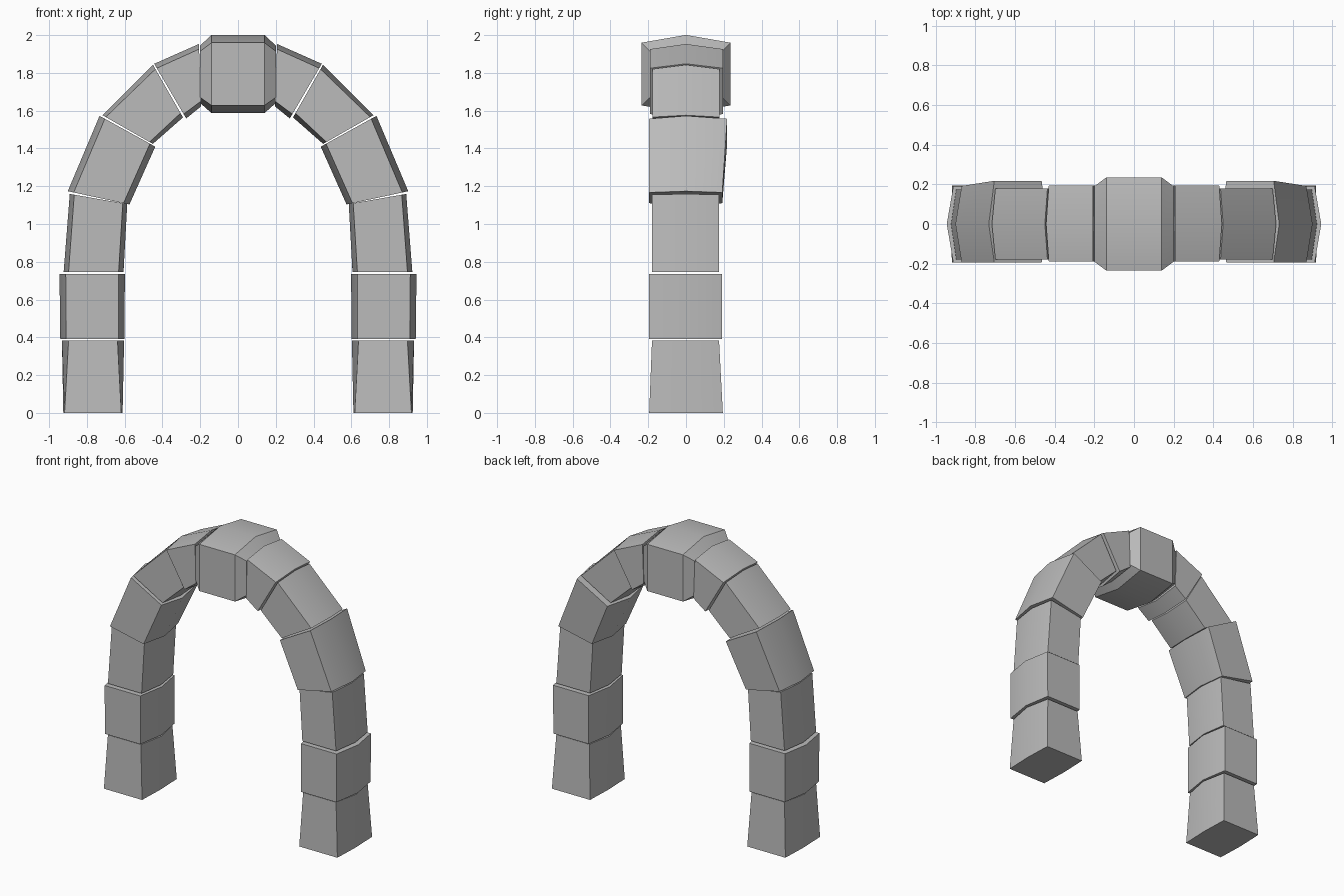
import bpy
import bmesh
from mathutils import Vector

old = bpy.data.objects.get("Cube")
if old:
    bpy.data.objects.remove(old, do_unlink=True)

stone = bpy.data.materials.new("grey stone")
stone.use_nodes = True
colour = (0.5, 0.5, 0.5, 1)
stone.diffuse_color = colour
stone.node_tree.nodes["Principled BSDF"].inputs["Base Color"].default_value = colour


def ring(outer, inner, bulge, front, back):
    """Six-sided section: flat front and back, ridged outer and inner sides."""
    outer, inner = Vector(outer), Vector(inner)
    ridge = (outer - inner).normalized() * bulge
    path = [(outer, front), (outer + ridge, 0), (outer, back),
            (inner, back), (inner - ridge, 0), (inner, front)]
    return [(p.x, y, p.y) for p, y in path]


def loft(name, rings, side=1):
    """Skin a closed block through its sections; side=-1 mirrors it."""
    bm = bmesh.new()
    loops = [[bm.verts.new((x * side, y, z)) for x, y, z in r] for r in rings]
    for low, high in zip(loops, loops[1:]):
        for i in range(len(low)):
            j = (i + 1) % len(low)
            bm.faces.new((low[i], low[j], high[j], high[i]))
    bm.faces.new(loops[0])
    bm.faces.new(loops[-1])
    bmesh.ops.recalc_face_normals(bm, faces=bm.faces)
    mesh = bpy.data.meshes.new(name)
    bm.to_mesh(mesh)
    bm.free()
    mesh.materials.append(stone)
    block = bpy.data.objects.new(name, mesh)
    bpy.context.collection.objects.link(block)
    bpy.ops.object.select_all(action="DESELECT")
    block.select_set(True)
    bpy.context.view_layer.objects.active = block
    bpy.ops.object.shade_smooth_by_angle(angle=0.55)


# Blocks of one leg from the ground up: lower and upper section of each
blocks = {
    "foot_block": (ring((.918, 0), (.618, 0), .007, -.195, .195),
                   ring((.897, .382), (.638, .382), .035, -.18, .175)),
    "lower_block": (ring((.91, .392), (.632, .392), .031, -.195, .19),
                    ring((.912, .735), (.632, .735), .033, -.195, .19)),
    "middle_block": (ring((.897, .747), (.632, .747), .026, -.18, .175),
                     ring((.867, 1.155), (.61, 1.11), .024, -.18, .175)),
    "shoulder_block": (ring((.87, 1.167), (.606, 1.11), .032, -.195, .192),
                       ring((.705, 1.557), (.466, 1.425), .032, -.195, .218)),
    "upper_block": (ring((.7, 1.566), (.468, 1.434), .02, -.178, .178),
                    ring((.437, 1.82), (.304, 1.587), .026, -.178, .178)),
    "crown_block": (ring((.43, 1.825), (.288, 1.582), .027, -.19, .195),
                    ring((.206, 1.926), (.196, 1.65), .027, -.19, .195)),
}
for name, sections in blocks.items():
    loft("left_" + name, sections)
    loft("right_" + name, sections, -1)

# Keystone: larger block with tapered ends
key_end = ((1.915, 1.67), .03, .19)
key_body = ((1.96, 1.628), .041, .235)
sections = []
for x, (heights, bulge, depth) in ((-.2, key_end), (-.14, key_body),
                                   (.14, key_body), (.2, key_end)):
    sections.append(ring((x, heights[0]), (x, heights[1]), bulge, -depth, depth))
loft("keystone", sections)
